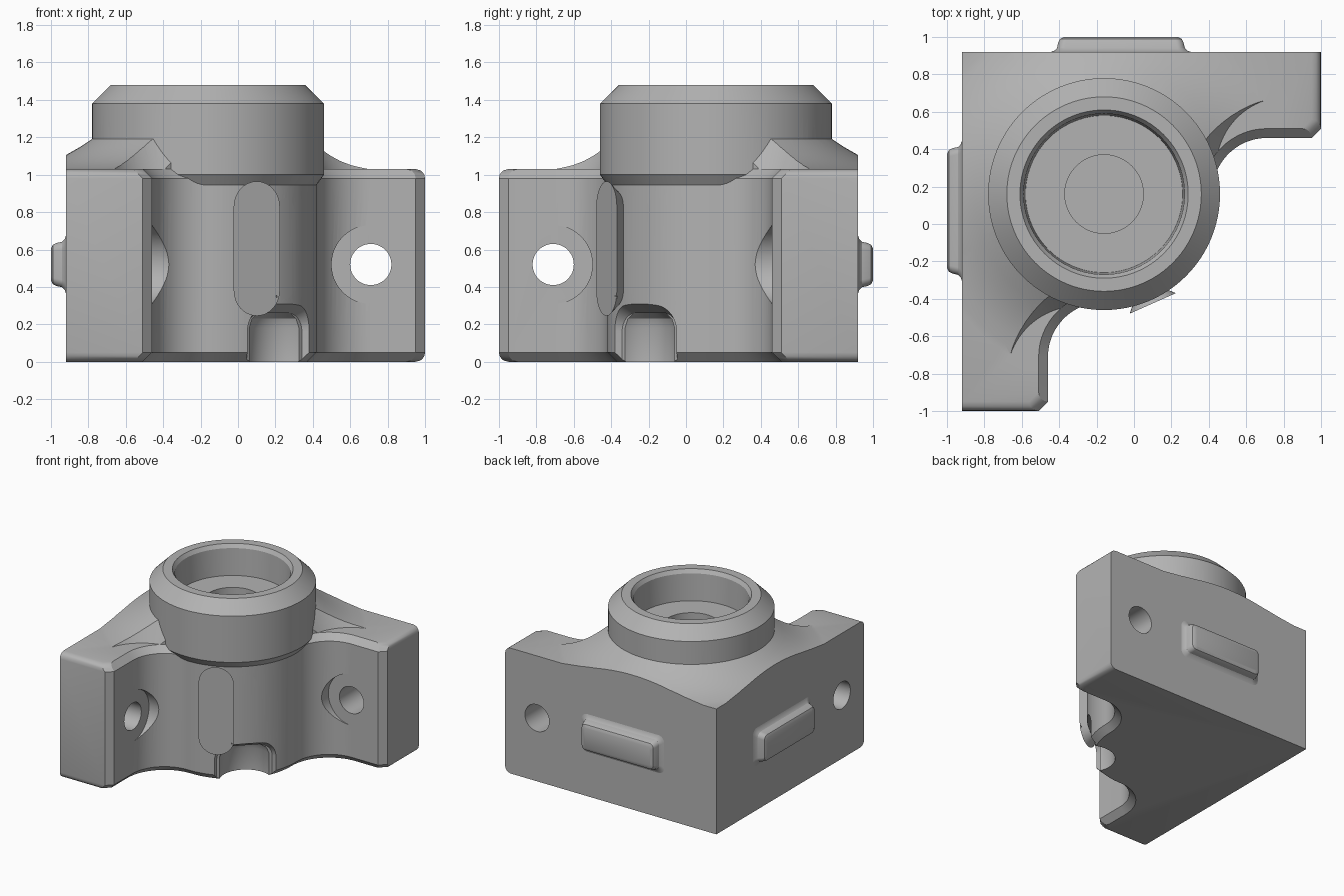
import bpy, bmesh
from math import sin, cos, pi, radians, sqrt
from mathutils import Vector

cube = bpy.data.objects.get("Cube")
if cube:
    bpy.data.objects.remove(cube, do_unlink=True)

grey = bpy.data.materials.new("cast_grey")
grey.use_nodes = True
GREY = (0.45, 0.45, 0.45, 1)
grey.diffuse_color = GREY
grey.node_tree.nodes["Principled BSDF"].inputs["Base Color"].default_value = GREY

BOSS = Vector((-0.16, 0.16, 0))     # axis of the round boss
FILLET = Vector((0.71, 0.17, 0))    # axis of the concave arm fillet


def swap(p):
    """Reflect a point across the bracket's diagonal."""
    return Vector((-p[1], -p[0], p[2]))


def loft(name, rings, mirrored=False):
    """Solid skinned through rings with equal point counts."""
    bm = bmesh.new()
    loops = [[bm.verts.new(swap(p) if mirrored else p) for p in r] for r in rings]
    n = len(loops[0])
    for a, b in zip(loops, loops[1:]):
        for i in range(n):
            j = (i + 1) % n
            bm.faces.new((a[i], a[j], b[j], b[i]))
    bm.faces.new(loops[0])
    bm.faces.new(loops[-1])
    bmesh.ops.recalc_face_normals(bm, faces=bm.faces)
    mesh = bpy.data.meshes.new(name)
    bm.to_mesh(mesh)
    bm.free()
    mesh.materials.append(grey)
    ob = bpy.data.objects.new(name, mesh)
    bpy.context.collection.objects.link(ob)
    return ob


def turned(name, axis, profile, mirrored=False, n=96):
    """Solid of revolution about a vertical axis from (radius, z) pairs."""
    rings = [[axis + Vector((r * cos(2 * pi * i / n), r * sin(2 * pi * i / n), z))
              for i in range(n)] for r, z in profile]
    return loft(name, rings, mirrored)


def rod(name, x, z, r, y0, y1, mirrored=False, n=48):
    """Cylinder lying along y."""
    rings = [[Vector((x + r * cos(2 * pi * i / n), y, z + r * sin(2 * pi * i / n)))
              for i in range(n)] for y in (y0, y1)]
    return loft(name, rings, mirrored)


def panel(name, origin, angle, zc, sections, mirrored=False):
    """Rounded rectangles (distance, half width, half height, corner) along a direction."""
    u = Vector((cos(angle), sin(angle), 0))
    t = Vector((-u.y, u.x, 0))
    rings = []
    for dist, w, h, r in sections:
        ring = []
        for k, (sx, sz) in enumerate(((1, 1), (-1, 1), (-1, -1), (1, -1))):
            for i in range(9):
                a = (k + i / 8) * pi / 2
                ring.append(origin + u * dist
                            + t * (sx * (w - r * 1.001) + r * cos(a))
                            + Vector((0, 0, zc + sz * (h - r * 1.001) + r * sin(a))))
        rings.append(ring)
    return loft(name, rings, mirrored)


def combine(target, tool, op):
    mod = target.modifiers.new(op.lower(), "BOOLEAN")
    mod.operation, mod.object, mod.solver = op, tool, "EXACT"
    bpy.context.view_layer.objects.active = target
    bpy.ops.object.modifier_apply(modifier=mod.name)
    bpy.data.objects.remove(tool, do_unlink=True)


def outline(z, inset, end):
    """Plan of the bracket, inner edge moved back by inset, arm ends by end."""
    half = [Vector((1 - end, 0.92, z)), Vector((1 - end, 0.51 + inset, z)),
            Vector((0.95 - end, 0.46 + inset, z))]
    meet = (BOSS - FILLET).to_2d()
    stop = pi + (-meet.y / -meet.x if meet.x else 0)
    for i in range(17):
        a = pi / 2 + (stop - pi / 2) * i / 16
        half.append(FILLET + Vector((cos(a), sin(a), 0)) * (0.29 + inset) + Vector((0, 0, z)))
    start = stop - pi
    for i in range(1, 17):
        a = start + (-pi / 4 - start) * i / 16
        half.append(BOSS + Vector((cos(a), sin(a), 0)) * (0.58 - inset) + Vector((0, 0, z)))
    return [Vector((-0.92, 0.92, z))] + half + [swap(p) for p in reversed(half[:-1])]


# Corner block: chamfered inner edge and rounded arm ends
E = 0.05
TOP = 1.03
steps = [0, 0.006, 0.015, 0.03, E]
ease = [E - sqrt(E * E - (E - s) ** 2) for s in steps]
levels = [(s, E - s, e) for s, e in zip(steps, ease)]
levels += [(TOP - z, d, e) for z, d, e in reversed(levels)]
body = loft("bracket_body", [outline(*lv) for lv in levels])

# Flared skirt around the boss, trimmed to the walls and scooped at the arms
flare = turned("flare", BOSS, [(1.02, 0.95), (1.02, 1.025), (0.96, 1.037), (0.9, 1.05),
                               (0.83, 1.073), (0.76, 1.105), (0.69, 1.145), (0.6, 1.205)])
combine(flare, loft("trim", [outline(z, E, E) for z in (0.97, 1.3)]), "INTERSECT")
for m in (False, True):
    scoop = turned("scoop", Vector((0.82, 0.3, 0)), [(0.38, TOP), (0.46, 1.19), (0.5, 1.27)], m)
    combine(flare, scoop, "DIFFERENCE")
combine(body, flare, "UNION")

# Round boss with stepped bore
boss = turned("boss", BOSS, [(0.54, 0.88), (0.57, 0.93), (0.62, 1.0), (0.62, 1.38), (0.52, 1.48)])
combine(body, boss, "UNION")
combine(body, turned("bore", BOSS, [(0.42, 1.23), (0.43, 1.45), (0.45, 1.48), (0.45, 1.6)]),
        "DIFFERENCE")
combine(body, turned("pilot", BOSS, [(0.21, 0.8), (0.21, 1.3)]), "DIFFERENCE")

# Bolt holes with spot faces in both arms
for m in (False, True):
    combine(body, rod("spot_face", 0.71, 0.52, 0.21, 0.1, 0.459, m), "DIFFERENCE")
    combine(body, rod("bolt_hole", 0.71, 0.52, 0.11, 0.3, 1.1, m), "DIFFERENCE")

# Three upright grooves on the curved front
for deg, w, h in ((-66, 0.08, 0.305), (-45, 0.092, 0.27), (-24, 0.08, 0.305)):
    cuts = [(dist, w + g, h + g, w + g) for dist, g in
            ((0.64, 0.055), (0.58, 0), (0.555, -0.025), (0.52, -0.03), (0.505, -0.045))]
    combine(body, panel("groove", BOSS, radians(deg), 0.605, cuts), "DIFFERENCE")

# Arched relief at the foot of the front
arch = [(0.66, 0.35, 0.37, 0.14), (0.58, 0.27, 0.31, 0.14), (0.5, 0.21, 0.26, 0.1)]
combine(body, panel("arch", BOSS, -pi / 4, 0, arch), "DIFFERENCE")
pocket = BOSS + Vector((cos(pi / 4), -sin(pi / 4), 0)) * 0.57
combine(body, turned("pocket", pocket, [(0.2, -0.1), (0.2, 0.18), (0.18, 0.23), (0.14, 0.26)]),
        "DIFFERENCE")

# Locating keys on the two back walls
key = [(0.9, 0.375, 0.155, 0.05), (0.92, 0.375, 0.155, 0.05), (0.927, 0.355, 0.135, 0.045),
       (0.94, 0.342, 0.122, 0.04), (0.97, 0.335, 0.115, 0.04), (0.99, 0.325, 0.105, 0.035),
       (1.0, 0.305, 0.085, 0.03)]
parts = [body]
for side, m in (("right", False), ("back", True)):
    parts.append(panel(side + "_locating_key", Vector((0, 0.07, 0)), pi, 0.52, key, m))

for ob in parts:
    bpy.ops.object.select_all(action="DESELECT")
    ob.select_set(True)
    bpy.context.view_layer.objects.active = ob
    bpy.ops.object.shade_smooth_by_angle(angle=radians(28))
